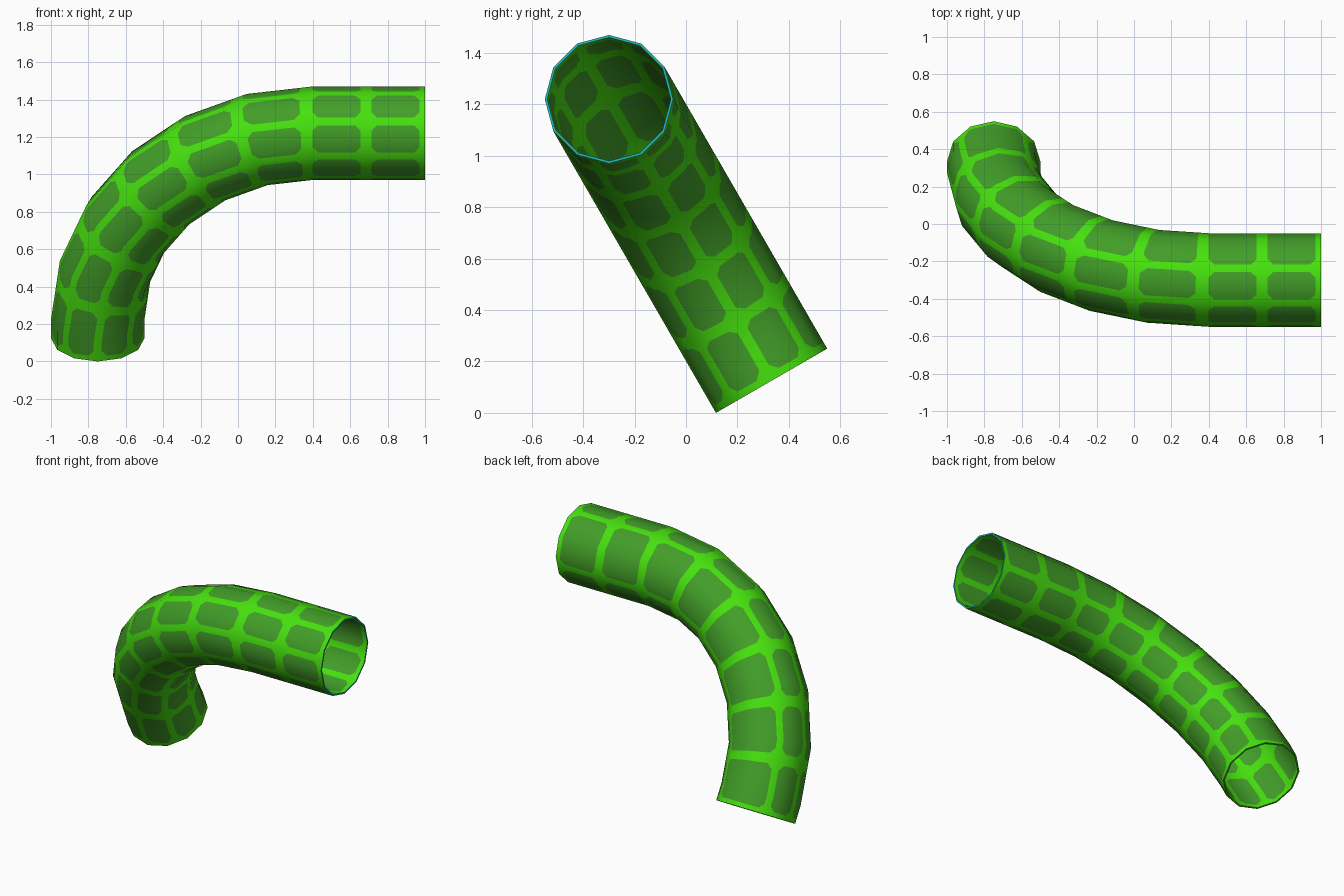
import bpy, bmesh, math
from mathutils import Vector

if "Cube" in bpy.data.objects:
    bpy.data.objects.remove(bpy.data.objects["Cube"])

# Dimensions
RADIUS, WALL, BEND = 0.25, 0.01, 1.15
U = Vector((0, -0.5, 0.866))            # leaning "up" direction of the bend plane
N = Vector((0, 0.866, 0.5))             # normal of the bend plane
BASE = Vector((-0.75, 0.333, 0.125))    # centre of the lower opening
X = Vector((1, 0, 0))

# Path stations: (arc length, x offset, u offset, turn angle)
stations = [(0, 0, 0, 0)]
for k in range(7):
    a = math.radians(15 * k)
    stations.append((0.115 + BEND * a, BEND * (1 - math.cos(a)), 0.115 + BEND * math.sin(a), a))
s0, x0, u0, a0 = stations[-1]
for d in (0.3, 0.6):
    stations.append((s0 + d, x0 + d, u0, a0))
LENGTH = stations[-1][0]
PITCH = LENGTH / 8

# Stripe sizes: half widths and corner chamfers
HALF_S, CUT_S, HALF_A, CUT_A = 0.029, 0.03, 5, 7


def mat(name, rgb):
    m = bpy.data.materials.new(name)
    lin = [(c / 255 / 12.92) if c < 10 else ((c / 255 + 0.055) / 1.055) ** 2.4 for c in rgb]
    m.diffuse_color = (*lin, 1)
    m.use_nodes = True
    m.node_tree.nodes["Principled BSDF"].inputs["Base Color"].default_value = m.diffuse_color
    return m


leaf = mat("leaf green", (66, 158, 40))
bright = mat("bright green", (70, 226, 14))
teal = mat("teal", (30, 190, 195))


def surface(phi, s, radius):
    """Point and smooth normal on the twelve-sided tube."""
    i = 0
    while i < len(stations) - 2 and s > stations[i + 1][0]:
        i += 1
    f = (s - stations[i][0]) / (stations[i + 1][0] - stations[i][0])
    r = radius * math.cos(math.radians(15)) / math.cos(math.radians(phi % 30 - 15))
    p, n = [], []
    for _, x, u, a in stations[i:i + 2]:
        out = -math.cos(a) * X + math.sin(a) * U
        rad = math.cos(math.radians(phi)) * N + math.sin(math.radians(phi)) * out
        p.append(BASE + x * X + u * U + r * rad)
        n.append(rad)
    return p[0].lerp(p[1], f), n[0].lerp(n[1], f).normalized()


def stripe_distance(phi, s):
    k = round(phi / 45)
    d = 45 if k % 8 == 0 else abs(phi - 45 * k)   # no stripe along the seam
    return d, abs(s - PITCH * round(s / PITCH))


def corner(phi, s):
    d, e = stripe_distance(phi, s)
    return (d - HALF_A) / CUT_A + (e - HALF_S) / CUT_S - 1


def clip(poly, sign):
    """Part of a cell on one side of the tile's chamfered corner."""
    out = []
    for a, b in zip(poly, poly[1:] + poly[:1]):
        fa, fb = corner(*a) * sign, corner(*b) * sign
        if fa >= -1e-6:
            out.append(a)
        if (fa > 1e-6 and fb < -1e-6) or (fa < -1e-6 and fb > 1e-6):
            t = fa / (fa - fb)
            out.append((a[0] + (b[0] - a[0]) * t, a[1] + (b[1] - a[1]) * t))
    return out if len(out) > 2 else None


def breaks(values, top):
    return sorted({round(v, 5) for v in values if -1e-6 <= v <= top + 1e-6})


angles = breaks([30 * k for k in range(13)] +
                [45 * k + o for k in range(1, 8)
                 for o in (-HALF_A - CUT_A, -HALF_A, HALF_A, HALF_A + CUT_A)], 360)
lengths = breaks([q[0] for q in stations] +
                 [PITCH * k + o for k in range(9)
                  for o in (-HALF_S - CUT_S, -HALF_S, HALF_S, HALF_S + CUT_S)], LENGTH)


def tube_wall(name, radius, inside):
    bm = bmesh.new()
    cache, normals = {}, []

    def vert(q):
        key = (round(q[0] % 360, 3), round(q[1], 4))
        if key not in cache:
            p, n = surface(q[0], q[1], radius)
            cache[key] = bm.verts.new(p)
            normals.append(-n if inside else n)
        return cache[key]

    def face(poly, index):
        vs = list(dict.fromkeys(vert(q) for q in poly))
        if len(vs) < 3:
            return
        f = bm.faces.new(vs)
        f.material_index, f.smooth = index, True
        f.normal_update()
        out = surface(sum(q[0] for q in poly) / len(poly), sum(q[1] for q in poly) / len(poly), radius)[1]
        if (f.normal.dot(out) < 0) != inside:
            f.normal_flip()

    for a, b in zip(angles, angles[1:]):
        for s, t in zip(lengths, lengths[1:]):
            cell = [(a, s), (b, s), (b, t), (a, t)]
            d, e = stripe_distance((a + b) / 2, (s + t) / 2)
            if d < HALF_A or e < HALF_S:
                face(cell, 1)
            elif d < HALF_A + CUT_A and e < HALF_S + CUT_S:
                for sign, index in ((1, 0), (-1, 1)):
                    part = clip(cell, sign)
                    if part:
                        face(part, index)
            else:
                face(cell, 0)
    me = bpy.data.meshes.new(name)
    bm.to_mesh(me)
    bm.free()
    me.materials.append(leaf)
    me.materials.append(bright)
    me.normals_split_custom_set_from_vertices(normals)
    bpy.context.collection.objects.link(bpy.data.objects.new(name, me))


def rim(name, s, material, facing):
    """Flat ring closing the wall thickness at an opening."""
    bm = bmesh.new()
    rings = [[bm.verts.new(surface(30 * k, s, r)[0]) for k in range(12)]
             for r in (RADIUS, RADIUS - WALL)]
    for k in range(12):
        j = (k + 1) % 12
        f = bm.faces.new((rings[0][k], rings[0][j], rings[1][j], rings[1][k]))
        f.normal_update()
        if f.normal.dot(facing) < 0:
            f.normal_flip()
    me = bpy.data.meshes.new(name)
    bm.to_mesh(me)
    bm.free()
    me.materials.append(material)
    bpy.context.collection.objects.link(bpy.data.objects.new(name, me))


# Pipe walls and the rims of both openings
tube_wall("pipe_outer_wall", RADIUS, False)
tube_wall("pipe_inner_wall", RADIUS - WALL, True)
rim("upper_rim", LENGTH, teal, X)
rim("lower_rim", 0, leaf, -U)
